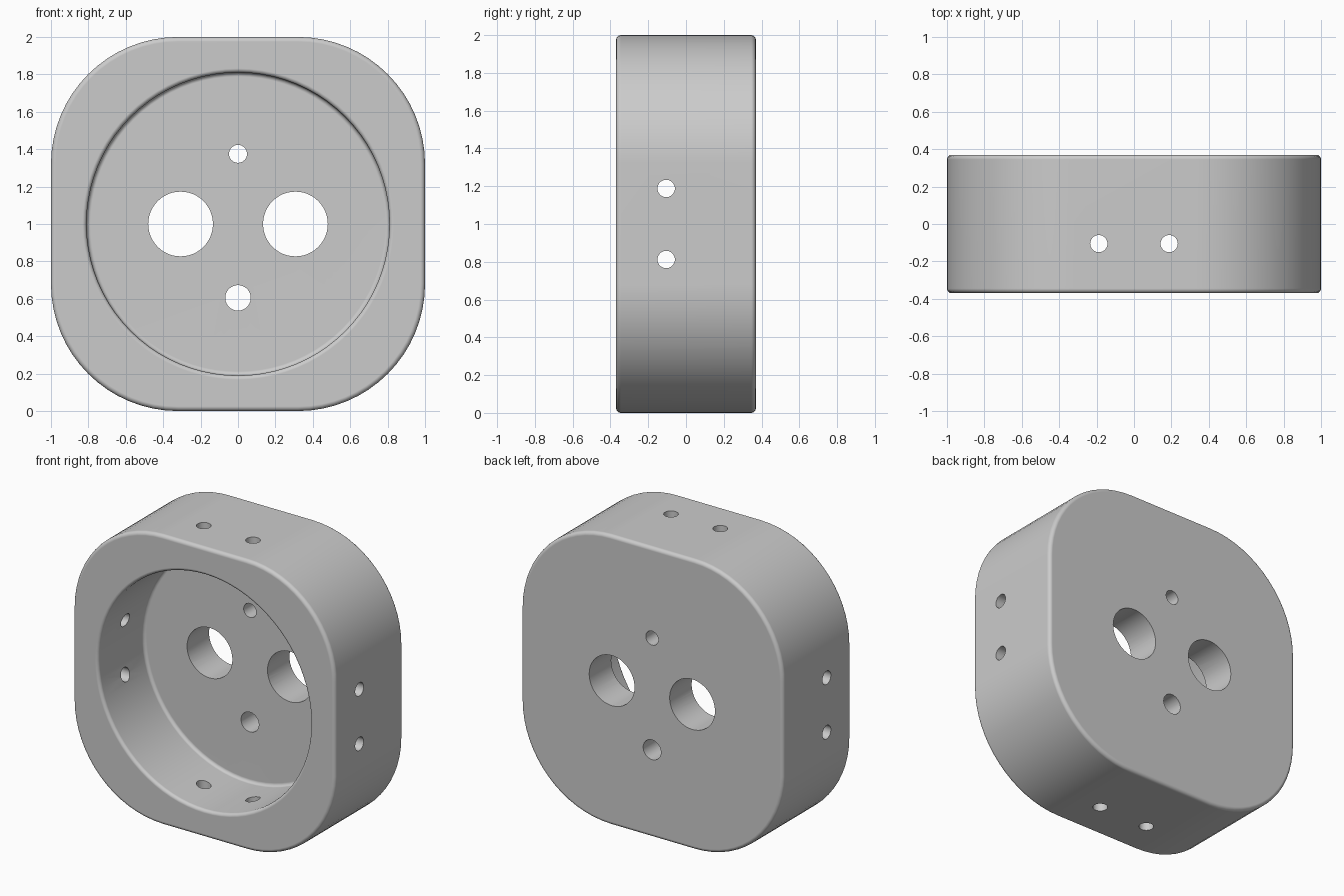
import bpy, bmesh, math
from mathutils import Matrix

cube = bpy.data.objects.get("Cube")
if cube:
    bpy.data.objects.remove(cube, do_unlink=True)

HALF_DEPTH = 0.37
CORNER = 0.68
POCKET_R = 0.81
FLOOR_Y = 0.13
ROUND = 0.022

grey = bpy.data.materials.new("plain grey")
grey.use_nodes = True
colour = (0.6, 0.6, 0.6, 1)
grey.diffuse_color = colour
grey.node_tree.nodes["Principled BSDF"].inputs["Base Color"].default_value = colour


def make_object(name, bm):
    bmesh.ops.recalc_face_normals(bm, faces=bm.faces)
    mesh = bpy.data.meshes.new(name)
    bm.to_mesh(mesh)
    bm.free()
    mesh.materials.append(grey)
    obj = bpy.data.objects.new(name, mesh)
    bpy.context.collection.objects.link(obj)
    return obj


def arc(cx, cy, r, start, end, steps):
    angles = [math.radians(start + (end - start) * i / steps) for i in range(steps + 1)]
    return [(cx + r * math.cos(a), cy + r * math.sin(a)) for a in angles]


def cut(target, cutter):
    cutter.hide_render = True
    mod = target.modifiers.new("cut", "BOOLEAN")
    mod.operation = "DIFFERENCE"
    mod.solver = "EXACT"
    mod.object = cutter
    bpy.context.view_layer.objects.active = target
    bpy.ops.object.modifier_apply(modifier=mod.name)
    bpy.data.objects.remove(cutter, do_unlink=True)


def drill(target, axis, centre, radius, length):
    turn = {"X": Matrix.Rotation(math.pi / 2, 4, "Y"),
            "Y": Matrix.Rotation(math.pi / 2, 4, "X"),
            "Z": Matrix.Identity(4)}[axis]
    bm = bmesh.new()
    bmesh.ops.create_cone(bm, cap_ends=True, segments=48, radius1=radius,
                          radius2=radius, depth=length,
                          matrix=Matrix.Translation(centre) @ turn)
    cut(target, make_object("drill", bm))


# Housing: rounded square block with softened front and back edges
outline = []
for k, (sx, sz) in enumerate([(1, 1), (-1, 1), (-1, -1), (1, -1)]):
    outline += arc(sx * (1 - CORNER), 1 + sz * (1 - CORNER), CORNER,
                   90 * k, 90 * k + 90, 16)
bm = bmesh.new()
front = bm.faces.new([bm.verts.new((x, -HALF_DEPTH, z)) for x, z in outline])
extruded = bmesh.ops.extrude_face_region(bm, geom=[front], use_keep_orig=True)
moved = [v for v in extruded["geom"] if isinstance(v, bmesh.types.BMVert)]
bmesh.ops.translate(bm, verts=moved, vec=(0, 2 * HALF_DEPTH, 0))
bmesh.ops.recalc_face_normals(bm, faces=bm.faces)
rims = [e for e in bm.edges if abs(e.verts[0].co.y - e.verts[1].co.y) < 0.001]
bmesh.ops.bevel(bm, geom=rims, offset=0.025, segments=4, profile=0.5, affect="EDGES")
housing = make_object("housing", bm)

# Round pocket: lathed cutter with a floor fillet and a flared rim
profile = [(0, FLOOR_Y)]
profile += arc(POCKET_R - ROUND, FLOOR_Y - ROUND, ROUND, 90, 0, 4)
profile += arc(POCKET_R + ROUND, -HALF_DEPTH + ROUND, ROUND, 180, 270, 4)
profile += [(POCKET_R + ROUND, -0.5), (0, -0.5)]
bm = bmesh.new()
verts = [bm.verts.new((r, y, 1)) for r, y in profile]
edges = [bm.edges.new(pair) for pair in zip(verts, verts[1:])]
bmesh.ops.spin(bm, geom=verts + edges, cent=(0, 0, 1), axis=(0, 1, 0),
               angle=math.tau, steps=80)
bmesh.ops.remove_doubles(bm, verts=bm.verts, dist=0.0005)
cut(housing, make_object("pocket", bm))

# Holes through the floor
for side in (-1, 1):
    drill(housing, "Y", (side * 0.307, 0.25, 1), 0.173, 0.5)
drill(housing, "Y", (0, 0.25, 1.375), 0.048, 0.5)
drill(housing, "Y", (0, 0.25, 0.605), 0.068, 0.5)

# Screw holes through all four walls
for side in (-1, 1):
    offset = side * 0.188
    drill(housing, "X", (0, -0.105, 1 + offset), 0.046, 2.4)
    drill(housing, "Z", (offset, -0.105, 1), 0.046, 2.4)

# Smooth shading with flat caps and sharp hole edges
bpy.ops.object.select_all(action="DESELECT")
housing.select_set(True)
bpy.context.view_layer.objects.active = housing
bpy.ops.object.shade_smooth_by_angle(angle=math.radians(30))
weighted = housing.modifiers.new("flat faces", "WEIGHTED_NORMAL")
weighted.keep_sharp = True
